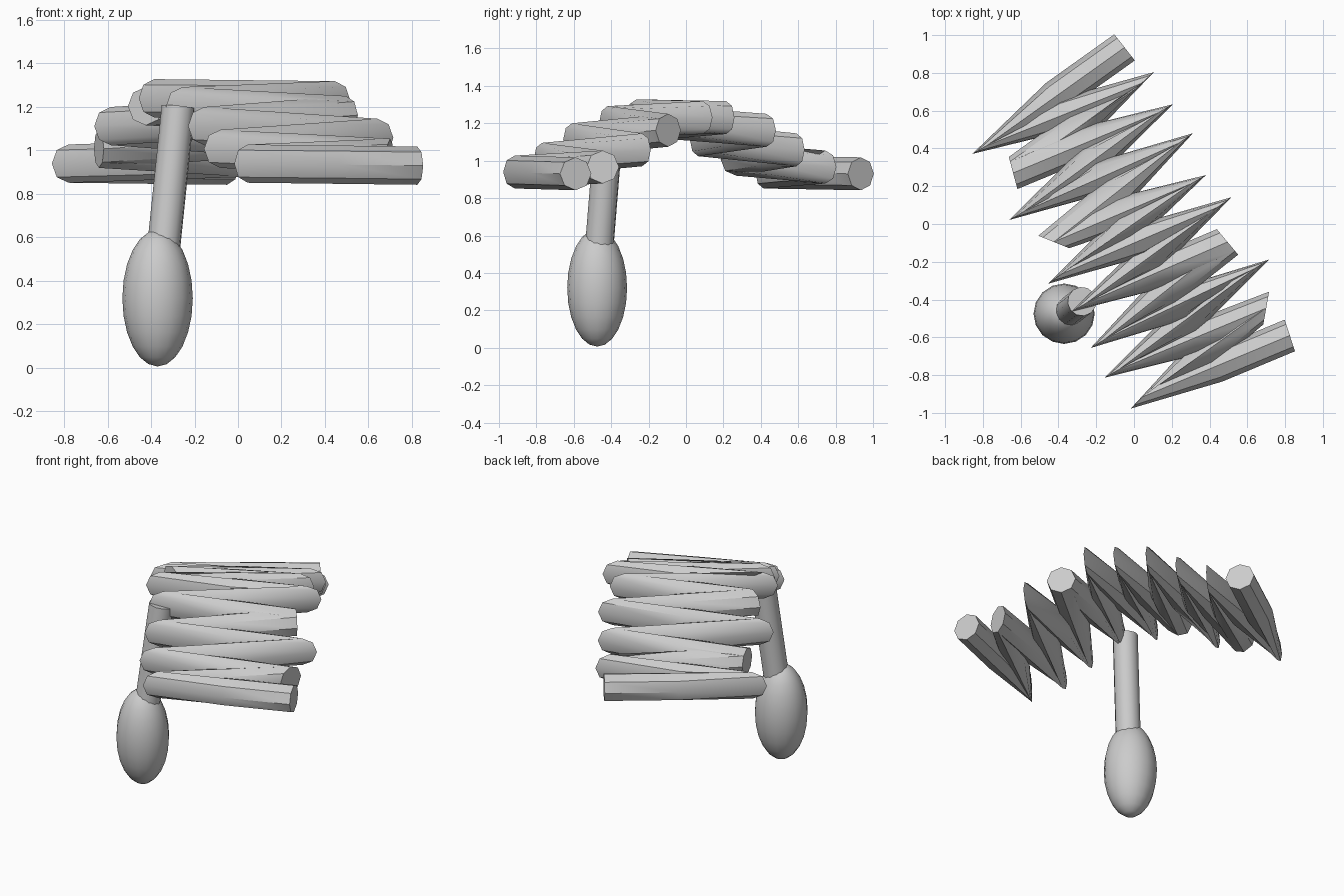
import bpy, bmesh
from math import sin, cos, pi, radians, atan2
from mathutils import Vector, Matrix

cube = bpy.data.objects.get("Cube")
if cube:
    bpy.data.objects.remove(cube, do_unlink=True)

# One plain grey for everything
grey = bpy.data.materials.new("light_grey")
grey.use_nodes = True
colour = (0.6, 0.6, 0.6, 1)
grey.diffuse_color = colour
grey.node_tree.nodes["Principled BSDF"].inputs["Base Color"].default_value = colour


def finish(bm, name, angle):
    """Turn a bmesh into a named object, smooth except at sharp edges."""
    mesh = bpy.data.meshes.new(name)
    bm.to_mesh(mesh)
    bm.free()
    mesh.materials.append(grey)
    obj = bpy.data.objects.new(name, mesh)
    bpy.context.collection.objects.link(obj)
    bpy.ops.object.select_all(action='DESELECT')
    obj.select_set(True)
    bpy.context.view_layer.objects.active = obj
    bpy.ops.object.shade_smooth_by_angle(angle=radians(angle))
    return obj


# Coil: an eight-sided tube folded back and forth over an arch.
# Each turn: x, y and the heading of the ring's side vector in degrees
SIDES = 8
TUBE_RADIUS = 0.088
turns = [
    (-.05, .935, -52), (-.78, .415, 30), (.04, .745, 42), (-.64, .27, -75),
    (.13, .59, 30), (-.585, .065, 30), (.24, .43, 35), (-.425, -.095, -22),
    (.305, .215, 30), (-.385, -.265, 36), (.445, .09, 36), (-.255, -.42, 30),
    (.495, -.095, 130), (-.155, -.61, 32), (.64, -.235, 32), (-.08, -.77, 30),
    (.7, -.445, 80), (.045, -.915, 45), (.825, -.59, 108),
]
blunt = (3, 7, 12, 16)      # turns where the tube is cut square and restarts
last = len(turns) - 1


def centre(i):
    x, y, _ = turns[i]
    return Vector((x, y, 0.93 + 0.31 * sin(pi * i / last) ** 2))


def add_ring(bm, middle, heading):
    side = Vector((cos(heading), sin(heading), 0))
    up = Vector((0, 0, 1))
    steps = [2 * pi * k / SIDES for k in range(SIDES)]
    return [bm.verts.new(middle + (side * cos(t) + up * sin(t)) * TUBE_RADIUS)
            for t in steps]


def add_tube(bm, first, end):
    """Sweep a closed tube through turns first..end with a full ring mid-limb."""
    rings = []
    for i in range(first, end + 1):
        heading = radians(turns[i][2])
        if i == first and first in blunt:
            heading += pi
        rings.append(add_ring(bm, centre(i), heading))
        if i < end:
            limb = centre(i + 1) - centre(i)
            rings.append(add_ring(bm, centre(i) + limb / 2,
                                  atan2(limb.y, limb.x) + pi / 2))
    for r1, r2 in zip(rings, rings[1:]):
        for k in range(SIDES):
            n = (k + 1) % SIDES
            bm.faces.new((r1[k], r1[n], r2[n], r2[k]))
    bm.faces.new(reversed(rings[0]))
    bm.faces.new(rings[-1])


bm = bmesh.new()
stops = (0, *blunt, last)
for first, end in zip(stops, stops[1:]):
    add_tube(bm, first, end)
bmesh.ops.recalc_face_normals(bm, faces=bm.faces)
finish(bm, "folded_coil", 40)

# Leaning stem rising out of the bulb
stem_top = Vector((-.275, -.41, 1.2))
stem_base = Vector((-.358, -.475, .4))
axis = stem_top - stem_base
lean = axis.to_track_quat('Z', 'Y').to_matrix().to_4x4()
bm = bmesh.new()
bmesh.ops.create_cone(bm, cap_ends=True, segments=12, radius1=.077, radius2=.077,
                      depth=axis.length,
                      matrix=Matrix.Translation((stem_top + stem_base) / 2) @ lean)
finish(bm, "stem", 40)

# Upright egg-shaped bulb
bm = bmesh.new()
bmesh.ops.create_uvsphere(bm, u_segments=16, v_segments=12, radius=1,
                          matrix=Matrix.Translation((-.37, -.475, .32))
                          @ Matrix.Diagonal((.162, .16, .314, 1)))
finish(bm, "bulb", 60)
